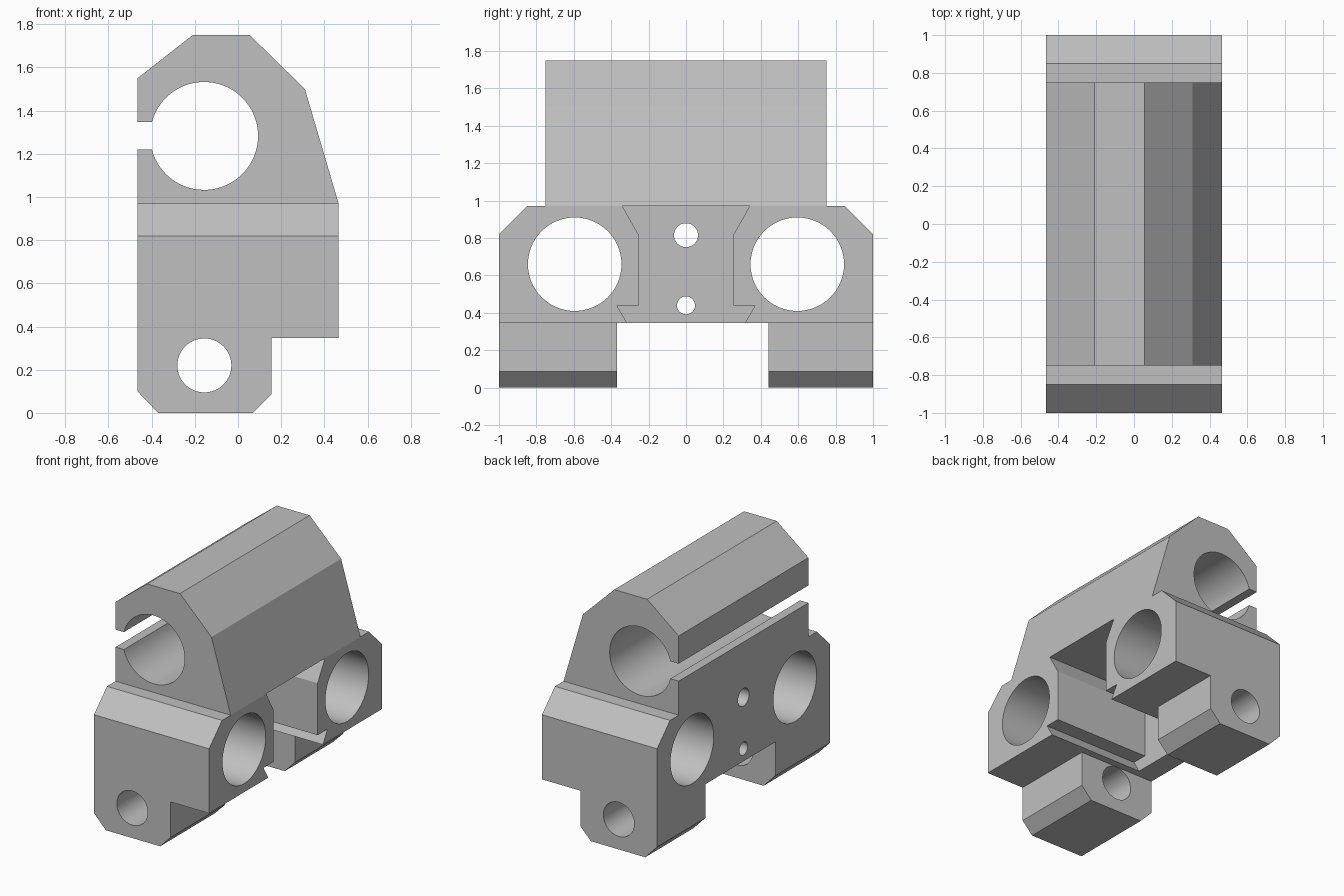
import bpy, bmesh
from math import sin, cos, pi, asin, radians
from mathutils import Vector

cube = bpy.data.objects.get("Cube")
if cube:
    bpy.data.objects.remove(cube, do_unlink=True)

grey = bpy.data.materials.new("plain_grey")
grey.use_nodes = True
colour = (0.53, 0.53, 0.53, 1)
grey.diffuse_color = colour
grey.node_tree.nodes["Principled BSDF"].inputs["Base Color"].default_value = colour


def prism(name, outline, axis, lo, hi):
    """Extrude a 2D outline: (y, z) along x, or (x, z) along y."""
    bm = bmesh.new()
    place = (lambda a, b: (lo, a, b)) if axis == "x" else (lambda a, b: (a, lo, b))
    face = bm.faces.new([bm.verts.new(place(a, b)) for a, b in outline])
    moved = bmesh.ops.extrude_face_region(bm, geom=[face])["geom"]
    step = Vector((hi - lo, 0, 0)) if axis == "x" else Vector((0, hi - lo, 0))
    bmesh.ops.translate(bm, vec=step, verts=[v for v in moved if isinstance(v, bmesh.types.BMVert)])
    bmesh.ops.recalc_face_normals(bm, faces=bm.faces)
    mesh = bpy.data.meshes.new(name)
    bm.to_mesh(mesh)
    bm.free()
    mesh.materials.append(grey)
    obj = bpy.data.objects.new(name, mesh)
    bpy.context.collection.objects.link(obj)
    return obj


def arc(a, b, r, start=0.0, sweep=2 * pi, count=64, closed=True):
    n = count if closed else count - 1
    return [(a + r * cos(start + sweep * i / n), b + r * sin(start + sweep * i / n))
            for i in range(count)]


def cut(obj, cutters):
    """Subtract the cutters, bake the result and remove them."""
    for c in cutters:
        mod = obj.modifiers.new("cut", "BOOLEAN")
        mod.operation, mod.solver, mod.object = "DIFFERENCE", "EXACT", c
    bpy.context.view_layer.update()
    graph = bpy.context.evaluated_depsgraph_get()
    mesh = bpy.data.meshes.new_from_object(obj.evaluated_get(graph))
    obj.modifiers.clear()
    obj.data = mesh
    for c in cutters:
        bpy.data.objects.remove(c, do_unlink=True)


def mirrored(half):
    return half + [(-a, b) for a, b in reversed(half)]


W = 0.466            # half width
LOW, TOP = 0.347, 0.97   # carriage block bottom and top

# Carriage block with chamfered shoulders
block = prism("carriage_block", mirrored([(1, LOW), (1, 0.82), (0.85, TOP)]), "x", -W, W)

# Dovetail slot from the left side, two large bores, two small screw holes
slot = mirrored([(0.264, 0.25), (0.316, LOW), (0.37, 0.44), (0.255, 0.44),
                 (0.255, 0.82), (0.34, TOP), (0.37, 1.023)])
cutters = [prism("slot_cutter", slot, "x", -0.31, 0.6)]
for y, z, r in ((-0.595, 0.66, 0.25), (0.595, 0.66, 0.25), (0, 0.815, 0.064), (0, 0.44, 0.048)):
    cutters.append(prism("bore_cutter", arc(y, z, r), "x", -0.6, 0.6))
cut(block, cutters)

# Feet with chamfered lower edges and a cross bore
foot_outline = [(-W, LOW), (-W, 0.10), (-0.37, 0), (0.07, 0), (0.155, 0.087), (0.155, LOW)]
feet = []
for name, lo, hi in (("front_foot", -1, -0.37), ("rear_foot", 0.44, 1)):
    foot = prism(name, foot_outline, "y", lo, hi)
    cut(foot, [prism("foot_cutter", arc(-0.156, 0.22, 0.125), "y", lo - 0.1, hi + 0.1)])
    feet.append(foot)

# Split clamp: an open ring outline with a slit towards the right side
cx, cz, r = -0.157, 1.283, 0.25
gap = asin(0.064 / r)
ring = arc(cx, cz, r, pi - gap, -2 * (pi - gap), 64, closed=False)
clamp_outline = [(-W, TOP), (W, TOP), (0.31, 1.5), (0.055, 1.75), (-0.21, 1.75), (-W, 1.55),
                 (-W, cz + 0.064)] + ring + [(-W, cz - 0.064)]
clamp = prism("split_clamp", clamp_outline, "y", -0.75, 0.75)

# Smooth bores, sharp edges
bpy.ops.object.select_all(action="DESELECT")
for obj in [block, clamp] + feet:
    obj.select_set(True)
bpy.context.view_layer.objects.active = block
bpy.ops.object.shade_smooth_by_angle(angle=radians(20))
